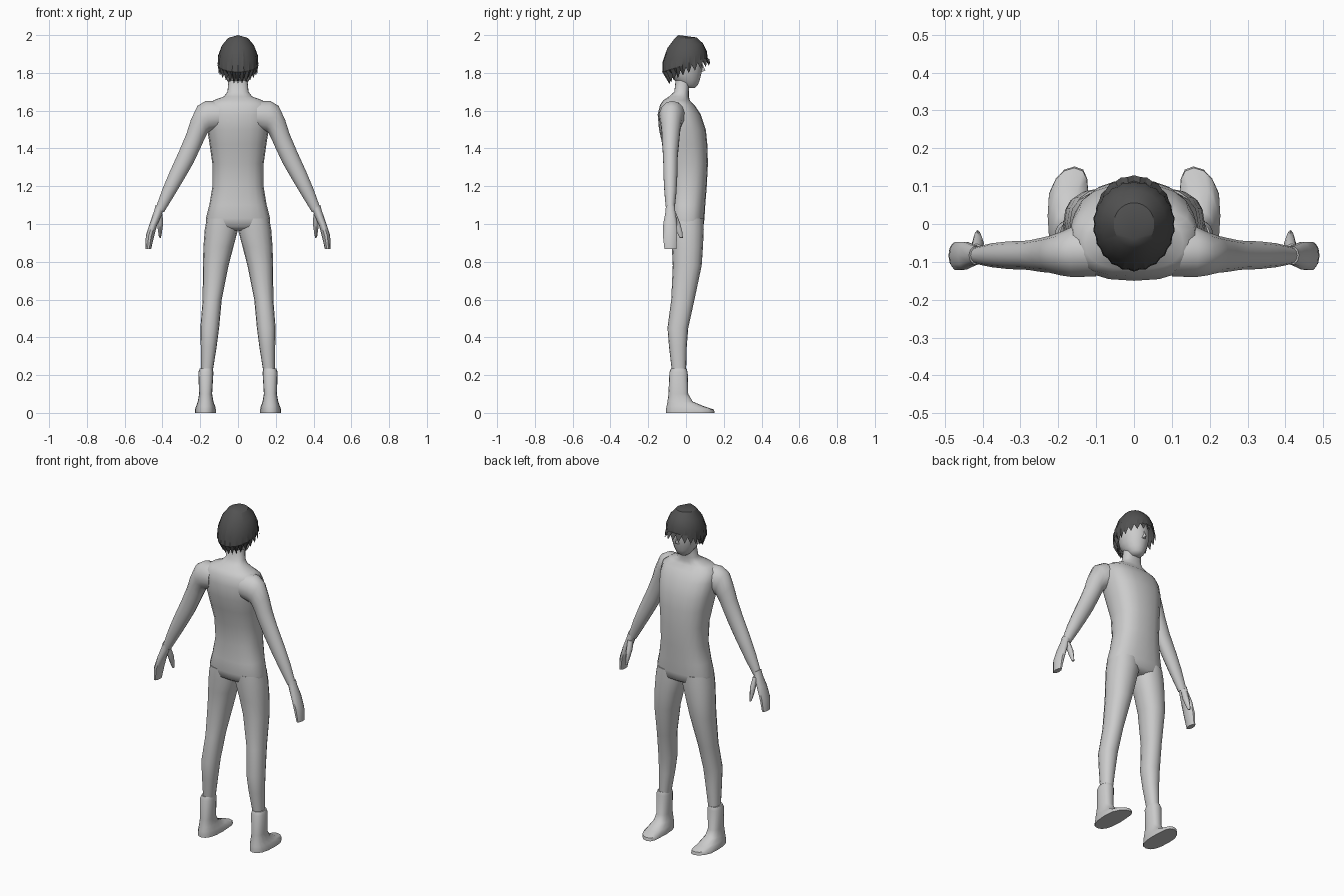
import bpy, bmesh, math
from mathutils import Vector


def material(name, c):
    m = bpy.data.materials.new(name)
    m.diffuse_color = (c, c, c, 1)
    return m


SKIN = material("light grey body", 0.6)
HAIR = material("dark grey hair", 0.085)


def finish(name, bm, mat, mirror=False, angle=50):
    bmesh.ops.recalc_face_normals(bm, faces=bm.faces)
    me = bpy.data.meshes.new(name)
    bm.to_mesh(me)
    bm.free()
    me.materials.append(mat)
    ob = bpy.data.objects.new(name, me)
    bpy.context.collection.objects.link(ob)
    if mirror:
        ob.modifiers.new("mirror", "MIRROR").use_axis[0] = True
    bpy.ops.object.select_all(action='DESELECT')
    ob.select_set(True)
    bpy.context.view_layer.objects.active = ob
    bpy.ops.object.shade_smooth_by_angle(angle=math.radians(angle))
    return ob


def loft(name, rings, mirror=False, power=2.0, n=16, angle=50):
    """Each ring: outer (x, z), inner (x, z), back y, front y."""
    bm = bmesh.new()
    loops = []
    for (xo, zo), (xi, zi), yb, yf in rings:
        loop = []
        for k in range(n):
            a = 2 * math.pi * k / n
            c, s = math.cos(a), math.sin(a)
            u = math.copysign(abs(c) ** (2 / power), c) / 2 + 0.5
            v = math.copysign(abs(s) ** (2 / power), s) / 2 + 0.5
            loop.append(bm.verts.new((xi + (xo - xi) * u, yb + (yf - yb) * v,
                                      zi + (zo - zi) * u)))
        loops.append(loop)
    for p, q in zip(loops, loops[1:]):
        for k in range(n):
            j = (k + 1) % n
            bm.faces.new((p[k], p[j], q[j], q[k]))
    bm.faces.new(loops[0])
    bm.faces.new(loops[-1])
    return finish(name, bm, SKIN, mirror, angle)


def centred(rows):
    return [((w, z), (-w, z), yb, yf) for z, w, yb, yf in rows]


def level(rows):
    return [((x1, z), (x0, z), yb, yf) for z, x0, x1, yb, yf in rows]


# Torso with neck
loft("torso", centred([
    (0.965, 0.10, -0.05, 0.06), (0.985, 0.165, -0.082, 0.092),
    (1.03, 0.17, -0.092, 0.098), (1.10, 0.152, -0.09, 0.102),
    (1.20, 0.135, -0.085, 0.11), (1.32, 0.136, -0.098, 0.116),
    (1.42, 0.15, -0.125, 0.113), (1.50, 0.163, -0.143, 0.105),
    (1.58, 0.17, -0.15, 0.078), (1.63, 0.165, -0.138, 0.045),
    (1.655, 0.13, -0.12, 0.02), (1.675, 0.075, -0.09, 0.015),
    (1.70, 0.056, -0.062, 0.015), (1.76, 0.05, -0.055, 0.022)]),
    power=2.5, n=20, angle=60)

# Head and nose
loft("head", centred([
    (1.72, 0.025, -0.01, 0.045), (1.735, 0.042, -0.03, 0.062),
    (1.76, 0.058, -0.06, 0.072), (1.79, 0.07, -0.085, 0.08),
    (1.83, 0.078, -0.095, 0.088), (1.88, 0.082, -0.10, 0.085),
    (1.93, 0.07, -0.09, 0.07), (1.96, 0.04, -0.05, 0.04)]), angle=60)
bm = bmesh.new()
tip, top, l, r = [bm.verts.new(p) for p in (
    (0, 0.103, 1.812), (0, 0.086, 1.85), (-0.013, 0.078, 1.803), (0.013, 0.078, 1.803))]
for f in ((tip, top, l), (tip, r, top), (tip, l, r), (top, r, l)):
    bm.faces.new(f)
finish("nose", bm, SKIN)

# Arms
loft("arm", [
    ((0.10, 1.65), (0.10, 1.50), -0.14, 0.0),
    ((0.17, 1.652), (0.15, 1.49), -0.142, -0.005),
    ((0.215, 1.625), (0.163, 1.48), -0.137, -0.02),
    ((0.25, 1.55), (0.18, 1.445), -0.13, -0.03),
    ((0.272, 1.48), (0.20, 1.40), -0.128, -0.035),
    ((0.31, 1.39), (0.235, 1.325), -0.122, -0.043),
    ((0.36, 1.28), (0.287, 1.235), -0.12, -0.045),
    ((0.40, 1.185), (0.338, 1.15), -0.115, -0.05),
    ((0.434, 1.09), (0.392, 1.062), -0.106, -0.06)],
    mirror=True, n=14, angle=60)

# Hands and thumbs
loft("hand", [
    ((0.436, 1.10), (0.396, 1.075), -0.108, -0.058),
    ((0.444, 1.07), (0.403, 1.05), -0.11, -0.055),
    ((0.465, 1.01), (0.428, 0.995), -0.122, -0.045),
    ((0.488, 0.94), (0.444, 0.935), -0.124, -0.045),
    ((0.490, 0.868), (0.460, 0.868), -0.116, -0.05)],
    mirror=True, n=10)
loft("thumb", [
    ((0.432, 1.06), (0.400, 1.055), -0.085, -0.052),
    ((0.428, 1.01), (0.396, 1.005), -0.07, -0.032),
    ((0.424, 0.965), (0.402, 0.96), -0.052, -0.02),
    ((0.418, 0.928), (0.408, 0.926), -0.033, -0.016)],
    mirror=True, n=8)

# Legs
loft("leg", level([
    (1.03, 0.0, 0.165, -0.085, 0.093), (0.97, 0.0, 0.176, -0.084, 0.094),
    (0.88, 0.024, 0.183, -0.075, 0.09), (0.78, 0.05, 0.186, -0.07, 0.083),
    (0.60, 0.086, 0.187, -0.078, 0.045), (0.45, 0.10, 0.199, -0.098, 0.012),
    (0.35, 0.113, 0.197, -0.09, 0.004), (0.20, 0.137, 0.195, -0.072, 0.0)]),
    mirror=True, power=2.2, angle=60)

# Boots
boot = loft("boot", level([
    (0.235, 0.135, 0.202, -0.08, 0.003), (0.215, 0.130, 0.21, -0.088, 0.009),
    (0.10, 0.137, 0.206, -0.093, 0.012), (0.06, 0.130, 0.213, -0.098, 0.035),
    (0.035, 0.121, 0.222, -0.103, 0.095), (0.018, 0.117, 0.228, -0.106, 0.148),
    (0.0, 0.117, 0.228, -0.106, 0.152)]), mirror=True, power=2.4)
for v in boot.data.vertices:
    v.co.x -= 0.25 * max(0.0, v.co.y - 0.09)

# Hair: spokes from the crown, ending in a jagged hem that rises at the face
bm = bmesh.new()
N = 44
crown = bm.verts.new((0, -0.04, 2.0))
rows = [(0.08, 0.5), (0.28, 0.8), (0.56, 0.98), (0.78, 1.0), (1.0, None)]
loops = []
for f, s in rows:
    loop = []
    for k in range(N):
        a = 2 * math.pi * k / N
        front = math.cos(a)
        hem = 1.80 + 0.045 * front if front > 0 else 1.80 + 0.05 * front
        spike = k % 2 == 0
        z = 2.0 - (2.0 - hem) * f
        scale = s
        if s is None:
            scale = 0.9 + 0.22 * front
            z += -0.008 if spike else 0.028
            if spike:
                scale += 0.03
        elif f > 0.5:
            scale += 0.015 if spike else -0.02
        ry = 0.112 if front > 0 else 0.124
        loop.append(bm.verts.new((0.107 * math.sin(a) * scale, ry * front * scale, z)))
    loops.append(loop)
for k in range(N):
    j = (k + 1) % N
    bm.faces.new((crown, loops[0][k], loops[0][j]))
    for p, q in zip(loops, loops[1:]):
        bm.faces.new((p[k], q[k], q[j], p[j]))
finish("hair", bm, HAIR, angle=25)
